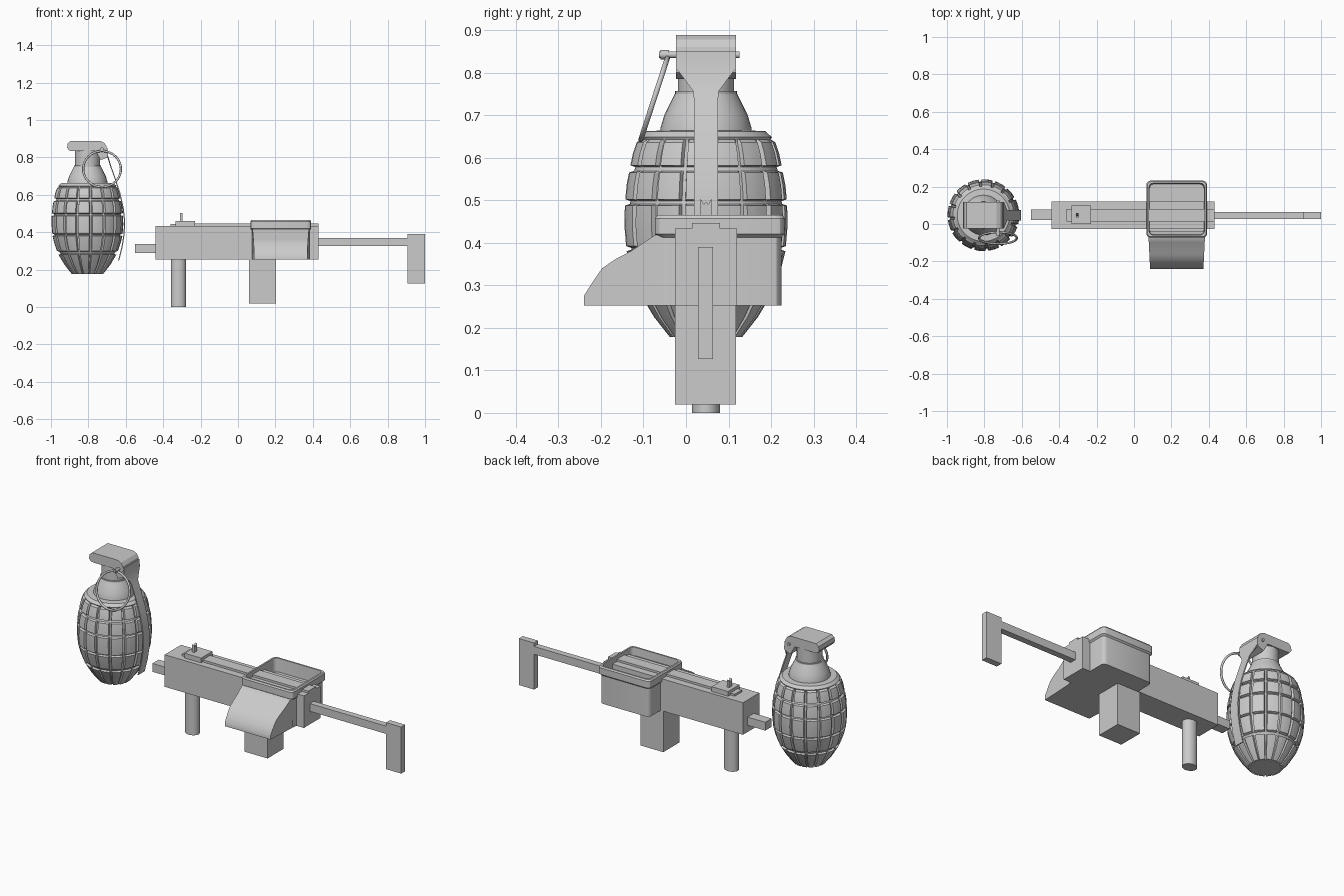
import bpy, bmesh, math
from mathutils import Matrix

if "Cube" in bpy.data.objects:
    bpy.data.objects.remove(bpy.data.objects["Cube"])

CX, CY = -0.805, 0.047      # grenade axis; the gun shares CY


def finish(bm, name, smooth=None):
    bmesh.ops.recalc_face_normals(bm, faces=bm.faces[:])
    me = bpy.data.meshes.new(name)
    bm.to_mesh(me)
    bm.free()
    ob = bpy.data.objects.new(name, me)
    bpy.context.collection.objects.link(ob)
    if smooth:
        bpy.ops.object.select_all(action='DESELECT')
        ob.select_set(True)
        bpy.context.view_layer.objects.active = ob
        bpy.ops.object.shade_smooth_by_angle(angle=math.radians(smooth))
    return ob


def box(name, x0, x1, y0, y1, z0, z1):
    bm = bmesh.new()
    m = Matrix.Translation(((x0+x1)/2, (y0+y1)/2, (z0+z1)/2)) @ Matrix.Diagonal((x1-x0, y1-y0, z1-z0, 1))
    bmesh.ops.create_cube(bm, size=1, matrix=m)
    return finish(bm, name)


def loft(name, loops, smooth=None, cap=True):
    """Skin a list of closed point loops."""
    bm = bmesh.new()
    rings = [[bm.verts.new(p) for p in lp] for lp in loops]
    n = len(rings[0])
    for a, b in zip(rings, rings[1:]):
        for i in range(n):
            j = (i + 1) % n
            bm.faces.new((a[i], a[j], b[j], b[i]))
    if cap:
        bm.faces.new(rings[0][::-1])
        bm.faces.new(rings[-1])
    return finish(bm, name, smooth)


def lathe(name, prof, n=32, smooth=30):
    angs = [2*math.pi*i/n for i in range(n)]
    return loft(name, [[(CX + r*math.cos(a), CY + r*math.sin(a), z) for a in angs] for z, r in prof], smooth)


def rod(name, loc, r, length, axis='Z', n=24, sy=1):
    bm = bmesh.new()
    rot = Matrix.Rotation(math.pi/2, 4, 'X') if axis == 'Y' else Matrix()
    m = Matrix.Translation(loc) @ Matrix.Diagonal((1, sy, 1, 1)) @ rot
    bmesh.ops.create_cone(bm, cap_ends=True, segments=n, radius1=r, radius2=r, depth=length, matrix=m)
    return finish(bm, name, 40)


# grenade body: segmented blocks divided by grooves
COLS, DEPTH = 16, 0.012
block = [(-.44, 1), (-.39, 0), (-.13, 0), (.13, 0), (.39, 0), (.44, 1)]
rows = [(.178, .085), (.225, .122), (.28, .155), (.30, .163), (.34, .177), (.38, .187),
        (.392, .188), (.44, .192), (.487, .191), (.502, .190), (.535, .187), (.565, .181),
        (.582, .178), (.61, .172), (.636, .163)]
grooves = {2: 1, 5: 1, 8: 1, 11: 1}
prof = []
for i, (z, r) in enumerate(rows):
    prof.append((z, r, 0))
    if i in grooves:
        zn, rn = rows[i+1]
        prof += [(z+.004, r-DEPTH, 1), (zn-.004, rn-DEPTH, 1)]
prof += [(.643, .152, 1), (.648, .155, 1), (.662, .140, 1), (.664, .10, 1)]
loops = []
for z, r, sunk in prof:
    lp = []
    for c in range(COLS):
        for off, g in block:
            a = math.radians(-107 + (c + .5 + off) * 360 / COLS)
            rr = r - (DEPTH if g and not sunk else 0)
            lp.append((CX + rr*math.cos(a), CY + rr*math.sin(a), z))
    loops.append(lp)
loft("grenade_body", loops, 30)

# shoulder and neck
lathe("grenade_shoulder", [(.655, .108), (.67, .107), (.70, .098), (.73, .083), (.752, .072)])
lathe("grenade_collar", [(.748, .073), (.757, .073)])
lathe("grenade_neck", [(.75, .066), (.85, .066)])

# fuse head with curled lip and side flanges
head = [(-.88, .834), (-.902, .836), (-.914, .852), (-.91, .875), (-.895, .888), (-.735, .888),
        (-.715, .878), (-.703, .86), (-.697, .80), (-.735, .785), (-.76, .834)]
loft("fuse_head", [[(x, y, z) for x, z in head] for y in (-.024, .117)])

# safety lever: thin strip curving down the side
lever = [(-.697, .85, .07), (-.695, .81, .07), (-.678, .755, .029), (-.655, .69, .028), (-.629, .61, .028),
         (-.611, .53, .028), (-.603, .46, .028), (-.606, .39, .028), (-.617, .32, .028), (-.635, .25, .028)]
T = .006
loft("safety_lever", [[(x, CY-w, z), (x, CY+w, z), (x-T, CY+w, z), (x-T, CY-w, z)] for x, z, w in lever], 30)

# pull ring and pin
bpy.ops.mesh.primitive_torus_add(major_segments=40, minor_segments=8, major_radius=.101, minor_radius=.006,
                                 location=(-.727, -.075, .738), rotation=(math.radians(72), 0, 0))
bpy.context.object.name = "pull_ring"
bpy.ops.object.shade_smooth_by_angle(angle=math.radians(60))
rod("ring_pin", (-.727, .031, .842), .008, .19, 'Y', 12)
rod("pin_eye", (-.727, -.05, .842), .011, .02, 'Y', 12)

# gun receiver, barrel, grips and stock
box("receiver", -.44, .43, -.026, .12, .253, .434)
box("top_rail", -.24, .43, .014, .08, .43, .446)
box("barrel", -.55, -.43, .022, .078, .29, .337)
rod("front_grip", (-.318, CY, .13), .04, .26, 'Z', 24, .83)
box("magazine", .06, .203, -.026, .117, .02, .26)
box("stock_bar", .42, .91, .028, .063, .326, .37)
box("stock_plate", .905, 1.0, .028, .063, .127, .39)

# front sight: plate, block and notched post
box("sight_plate", -.36, -.23, .014, .08, .43, .445)
box("sight_block", -.333, -.23, 0, .1, .43, .461)
post = [(.034, .455), (.034, .504), (.042, .49), (.047, .497), (.052, .49), (.06, .504), (.06, .455)]
loft("sight_post", [[(x, y, z) for y, z in post] for x in (-.311, -.297)])


# open feed tray with rounded corners
def rounded(inset, z, r=.022):
    x0, x1, y0, y1 = .066 + inset, .391 - inset, -.073 + inset, .232 - inset
    corners = [(x1-r, y1-r, 0), (x0+r, y1-r, 90), (x0+r, y0+r, 180), (x1-r, y0+r, 270)]
    return [(cx + r*math.cos(math.radians(a+d)), cy + r*math.sin(math.radians(a+d)), z)
            for cx, cy, a in corners for d in (0, 30, 60, 90)]


loft("feed_tray", [rounded(*s) for s in ((.008, .253), (.008, .412), (0, .42), (0, .457), (.005, .465),
                                         (.014, .465), (.018, .39))], 30)

# curved chute bulging out of the tray front, slightly narrowing
chute = [(-.04, .42), (-.073, .418), (-.10, .40), (-.13, .38), (-.165, .362), (-.197, .34),
         (-.22, .307), (-.24, .275), (-.24, .253), (-.04, .253)]
loft("feed_chute", [[(.2285 + s*(.152 + .05*min(0, y + .05)), y, z) for y, z in chute] for s in (-1, 1)], 35)
